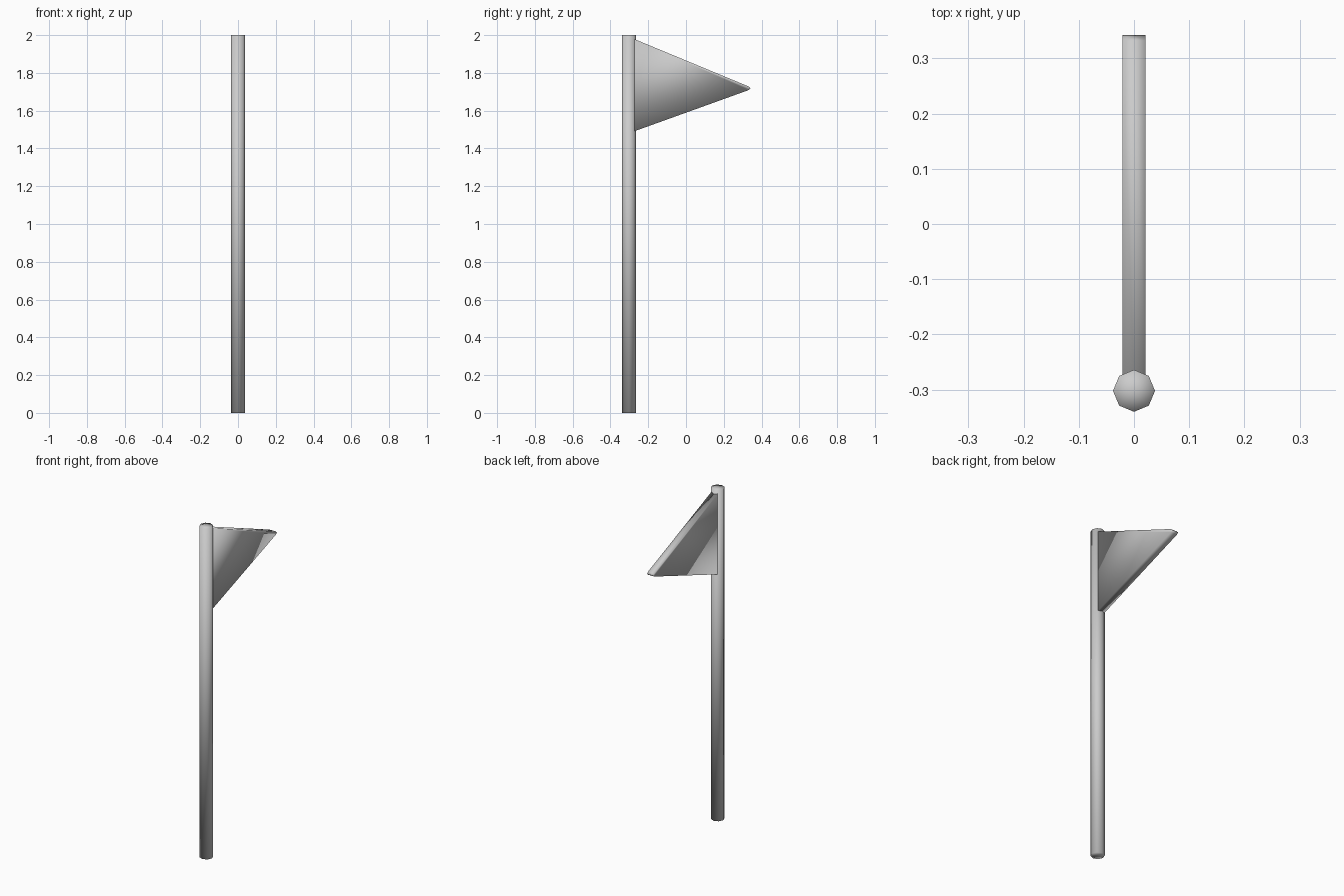
import bpy, bmesh, math

if "Cube" in bpy.data.objects:
    bpy.data.objects.remove(bpy.data.objects["Cube"])

def finish(name, bm):
    bmesh.ops.recalc_face_normals(bm, faces=bm.faces)
    for f in bm.faces:
        f.smooth = True
    mesh = bpy.data.meshes.new(name)
    bm.to_mesh(mesh)
    bm.free()
    obj = bpy.data.objects.new(name, mesh)
    bpy.context.collection.objects.link(obj)
    return obj

# Eight-sided pole with fanned end caps
bpy.ops.mesh.primitive_cylinder_add(vertices=8, radius=0.038, depth=2,
                                    end_fill_type='TRIFAN', location=(0, -0.302, 1))
pole = bpy.context.object
pole.name = "pole"
for p in pole.data.polygons:
    p.use_smooth = True

# Triangular pennant with a blunt tip and a soft rim along its mid plane
outline = [(-0.276, 1.49), (0.332, 1.709), (0.342, 1.718), (0.332, 1.728), (-0.276, 1.98)]
bm = bmesh.new()
rings = [[bm.verts.new((x, y, z)) for y, z in outline] for x in (-0.021, 0, 0.021)]
n = len(outline)
for a, b in zip(rings, rings[1:]):
    for i in range(n):
        j = (i + 1) % n
        bm.faces.new((a[i], a[j], b[j], b[i]))
bm.faces.new(rings[0])
bm.faces.new(rings[-1])
finish("pennant", bm)
